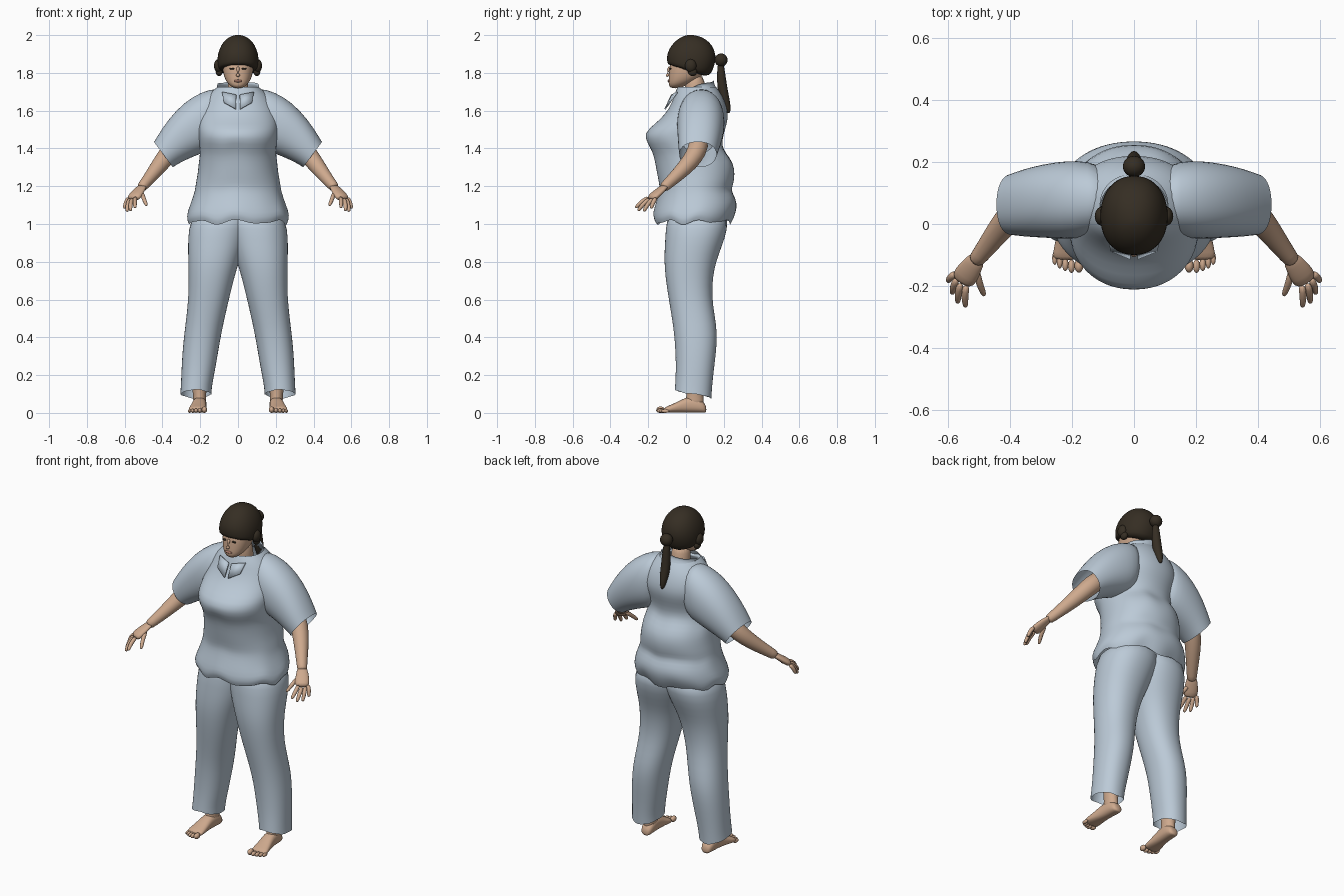
import bpy, bmesh, math
from mathutils import Vector as V


def material(name, rgb):
    m = bpy.data.materials.new(name)
    m.diffuse_color = (*rgb, 1)
    return m


CLOTH = material("pale blue cloth", (0.50, 0.59, 0.68))
SKIN = material("skin", (0.62, 0.40, 0.27))
HAIR = material("dark brown hair", (0.036, 0.027, 0.017))
LIP = material("lip", (0.45, 0.22, 0.16))


def ring(c, u, v, n=24, p=2.0, wave=(0, 0)):
    """Superellipse around c with half axes u and v; wave lifts points in z."""
    pts = []
    for i in range(n):
        a = 2 * math.pi * i / n
        f = [math.copysign(abs(t) ** (2 / p), t) for t in (math.cos(a), math.sin(a))]
        lift = wave[0] * (math.sin(wave[1] * a) + 0.6 * math.sin((wave[1] + 4) * a + 1))
        pts.append(V(c) + V(u) * f[0] + V(v) * f[1] + V((0, 0, lift)))
    return pts


def flat_ring(z, x0, x1, yf, yb, tilt=0, **kw):
    """Level ring from its limits; tilt is the height gain towards the back."""
    return ring(((x0 + x1) / 2, (yf + yb) / 2, z), ((x1 - x0) / 2, 0, 0),
                (0, (yb - yf) / 2, tilt), **kw)


def finish(name, bm, mat, mirror, subdiv):
    bmesh.ops.recalc_face_normals(bm, faces=bm.faces)
    me = bpy.data.meshes.new(name)
    bm.to_mesh(me)
    bm.free()
    me.materials.append(mat)
    for f in me.polygons:
        f.use_smooth = True
    ob = bpy.data.objects.new(name, me)
    bpy.context.collection.objects.link(ob)
    if mirror:
        ob.modifiers.new("mirror", 'MIRROR').use_mirror_merge = False
    if subdiv:
        s = ob.modifiers.new("smooth", 'SUBSURF')
        s.levels = s.render_levels = subdiv
    return ob


def loft(name, rings, mat, caps=(True, True), mirror=False, subdiv=1):
    bm = bmesh.new()
    rows = [[bm.verts.new(p) for p in r] for r in rings]
    n = len(rows[0])
    for a, b in zip(rows, rows[1:]):
        for i in range(n):
            bm.faces.new((a[i], a[(i + 1) % n], b[(i + 1) % n], b[i]))
    for cap, row in zip(caps, (rows[0], rows[-1])):
        if cap:
            bm.faces.new(row)
    return finish(name, bm, mat, mirror, subdiv)


def tube(name, pts, mat, mirror=False, n=12, flat=1.0):
    """Tube through (x, y, z, radius) points; flat thins it across its width."""
    P = [V(p[:3]) for p in pts]
    rings = []
    for i, p in enumerate(pts):
        t = (P[min(i + 1, len(P) - 1)] - P[max(i - 1, 0)]).normalized()
        ref = V((0, 0, 1)) if abs(t.z) < 0.95 else V((0, 1, 0))
        s = t.cross(ref).normalized()
        rings.append(ring(P[i], s * p[3], s.cross(t) * p[3] * flat, n))
    return loft(name, rings, mat, mirror=mirror)


def ball(name, c, r, mat, mirror=False):
    bm = bmesh.new()
    bmesh.ops.create_uvsphere(bm, u_segments=20, v_segments=12, radius=1)
    for v in bm.verts:
        v.co = V(c) + V((v.co.x * r[0], v.co.y * r[1], v.co.z * r[2]))
    return finish(name, bm, mat, mirror, 0)


# Shirt body: z, half width, front, back
shirt = [(1.01, .262, -.165, .235), (1.04, .275, -.178, .252), (1.09, .258, -.165, .272),
         (1.14, .24, -.15, .264), (1.18, .228, -.14, .238), (1.21, .225, -.142, .25),
         (1.27, .213, -.155, .26), (1.33, .208, -.165, .25), (1.38, .2, -.178, .21),
         (1.42, .205, -.202, .188), (1.48, .21, -.226, .2), (1.53, .215, -.165, .217),
         (1.58, .21, -.11, .224), (1.64, .19, -.075, .21), (1.69, .155, -.06, .187),
         (1.725, .11, -.045, .16)]
loft("shirt_body", [flat_ring(z, -w, w, f, b, n=40, p=2.15,
                              wave=(.012 if z < 1.05 else .004 if z < 1.45 else 0, 7))
                    for z, w, f, b in shirt], CLOTH, (False, False))

# Sleeves: top x, z, bottom x, z, front, back
sleeve = [(.07, 1.725, .09, 1.42, -.02, .18), (.15, 1.715, .15, 1.39, -.045, .205),
          (.24, 1.678, .20, 1.37, -.05, .205), (.33, 1.603, .25, 1.35, -.045, .195),
          (.40, 1.51, .305, 1.325, -.042, .178), (.445, 1.435, .345, 1.30, -.036, .162)]
loft("sleeve", [ring(((a + c) / 2, (f + b) / 2, (z + w) / 2), ((a - c) / 2, 0, (z - w) / 2),
                     (0, (b - f) / 2, 0), p=2.2)
                for a, z, c, w, f, b in sleeve], CLOTH, (True, False), True)

# Stand-up collar, flaring out at the top
loft("collar", [flat_ring(z, -w, w, f, b, t, wave=(wv, 5)) for z, w, f, b, t, wv in
                [(1.655, .15, -.065, .19, .02, 0), (1.70, .118, -.05, .16, .02, 0),
                 (1.722, .1, -.04, .145, .03, .003), (1.73, .112, -.055, .152, .03, .006)]],
     CLOTH, (False, False))

# Pointed lapels under the chin
bm = bmesh.new()
top = [bm.verts.new(p) for p in ((.01, -.078, 1.685), (.085, -.05, 1.70),
                                 (.075, -.09, 1.645), (.012, -.115, 1.61))]
bm.faces.new(top)
lapel = finish("lapel", bm, CLOTH, True, 0)
lapel.modifiers.new("thickness", 'SOLIDIFY').thickness = 0.008

# Trouser legs: z, inner x, outer x, front, back, tilt
leg = [(.10, .14, .306, -.06, .135, -.02), (.14, .138, .303, -.058, .138, -.01),
       (.22, .122, .3, -.054, .147, 0), (.32, .105, .295, -.056, .16, 0),
       (.42, .088, .285, -.063, .167, 0), (.52, .066, .272, -.078, .152, 0),
       (.62, .043, .263, -.095, .137, 0), (.72, .018, .262, -.11, .143, 0),
       (.80, -.006, .264, -.116, .16, 0), (.88, -.035, .266, -.114, .19, 0),
       (.97, -.06, .264, -.108, .222, 0), (1.08, -.08, .235, -.10, .225, 0)]
loft("trouser_leg", [flat_ring(z, a, b, f, k, t, p=2.2, wave=(.004 if z < .12 else 0, 3))
                     for z, a, b, f, k, t in leg], CLOTH, (False, True), True)

# Head and neck
head = [(1.718, .02, -.08, -.03), (1.735, .047, -.092, .0), (1.76, .067, -.093, .06),
        (1.80, .08, -.09, .1), (1.84, .083, -.087, .11), (1.90, .08, -.07, .11)]
loft("head", [flat_ring(z, -w, w, f, b, p=2.2) for z, w, f, b in head], SKIN)
tube("neck", [(0, .06, 1.62, .062), (0, .05, 1.7, .054), (0, .04, 1.8, .054)], SKIN, n=20)
tube("nose", [(0, -.084, 1.835, .008), (0, -.095, 1.81, .011), (0, -.102, 1.79, .014),
              (0, -.092, 1.782, .01)], SKIN)
ball("lips", (0, -.09, 1.757), (.023, .008, .007), LIP)
ball("eye", (.032, -.083, 1.822), (.014, .006, .005), HAIR, True)

# Hair: z, half width, front, back, tilt
hair = [(1.808, .098, -.092, .112, -.035), (1.825, .108, -.1, .135, -.027),
        (1.86, .111, -.102, .155, -.015), (1.90, .108, -.1, .16, -.005),
        (1.945, .092, -.08, .142, 0), (1.98, .064, -.045, .105, 0),
        (1.996, .034, -.01, .065, 0), (2.001, .01, .01, .035, 0)]
loft("hair_cap", [flat_ring(z, -w, w, f, b, t, p=2.15, wave=(.004 if z < 1.81 else 0, 9))
                  for z, w, f, b, t in hair], HAIR)
ball("side_curl", (.105, .025, 1.838), (.022, .03, .035), HAIR, True)
ball("side_curl_lower", (.1, .035, 1.805), (.018, .024, .022), HAIR, True)
ball("hair_bun", (0, .186, 1.868), (.036, .034, .035), HAIR)
tube("ponytail", [(0, .182, 1.86, .015), (0, .186, 1.8, .022), (0, .19, 1.73, .027),
                  (0, .205, 1.66, .026), (0, .222, 1.61, .017), (0, .228, 1.585, .005)],
     HAIR, n=16)

# Arms, palms and fingers
tube("arm", [(.28, .075, 1.46, .055), (.36, .06, 1.385, .053), (.405, .02, 1.325, .047),
             (.455, -.045, 1.26, .037), (.50, -.105, 1.205, .028), (.515, -.122, 1.19, .027)],
     SKIN, True, 16)
tube("palm", [(.50, -.105, 1.205, .026), (.52, -.13, 1.183, .034), (.543, -.165, 1.152, .042),
              (.558, -.19, 1.13, .038)], SKIN, True, 14, .5)
fingers = {"little_finger": ((.578, -.158, 1.14), (.602, -.185, 1.082)),
           "ring_finger": ((.572, -.175, 1.136), (.588, -.225, 1.066)),
           "middle_finger": ((.56, -.19, 1.136), (.57, -.255, 1.07)),
           "index_finger": ((.542, -.195, 1.142), (.545, -.268, 1.086)),
           "thumb": ((.51, -.145, 1.168), (.484, -.232, 1.098))}
for name, (a, b) in fingers.items():
    a, b = V(a), V(b)
    bend = a.lerp(b, .55) + V((.004, -.002, .006))
    tube(name, [(*a, .013), (*bend, .012), (*a.lerp(b, .9), .010), (*b, .006)], SKIN, True, 10)

# Ankles, feet and toes
loft("ankle", [flat_ring(z, c - w, c + w, f, b) for z, c, w, f, b in
               [(.03, .203, .036, -.01, .10), (.07, .203, .033, .0, .092),
                (.12, .204, .037, .005, .09), (.25, .206, .05, -.01, .11)]], SKIN, mirror=True)
foot = [(.108, .20, .018, .03), (.095, .20, .034, .06), (.05, .202, .037, .085),
        (.0, .205, .037, .083), (-.05, .21, .043, .055), (-.095, .214, .049, .036),
        (-.118, .215, .047, .026)]
loft("foot", [ring((x, y, h / 2 + .001), (w, 0, 0), (0, 0, h / 2), p=2.4)
              for y, x, w, h in foot], SKIN, mirror=True)
for i, (x, y, r) in enumerate([(.178, -.135, .017), (.202, -.136, .013), (.222, -.13, .012),
                               (.24, -.122, .011), (.256, -.11, .01)]):
    ball(f"toe_{i + 1}", (x, y, r), (r * .85, .022, r), SKIN, True)
